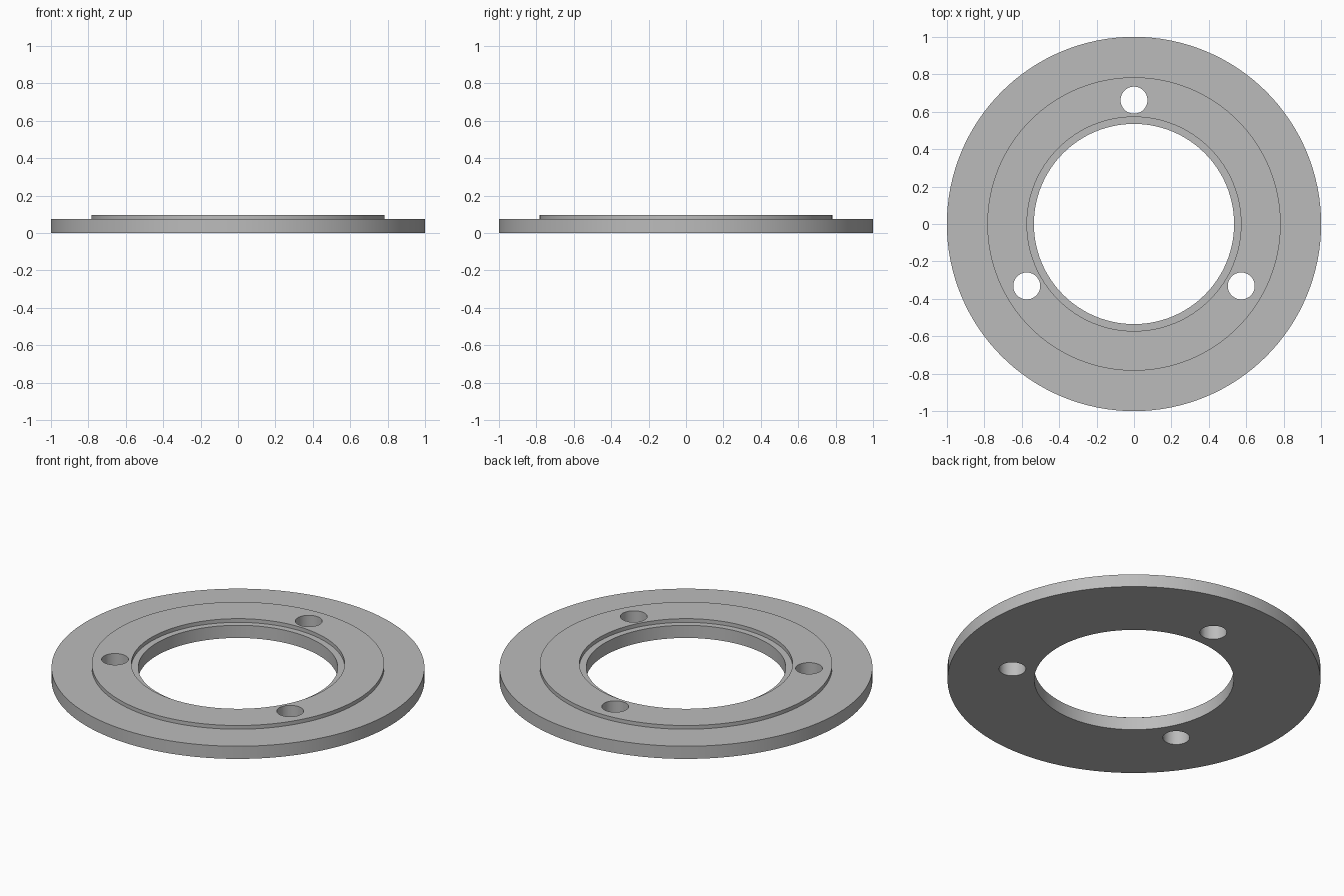
import bpy, bmesh, math
from mathutils import Matrix, Vector

SEGMENTS = 128
BORE, RECESS, BOSS, RIM = 0.535, 0.572, 0.784, 1.0
FLANGE_Z, BOSS_Z = 0.075, 0.097
HOLE_RADIUS, HOLE_CIRCLE, HOLES = 0.072, 0.662, 3

if "Cube" in bpy.data.objects:
    bpy.data.objects.remove(bpy.data.objects["Cube"])

# Plain grey metal
grey = bpy.data.materials.new("grey_metal")
grey.use_nodes = True
colour = (0.5, 0.5, 0.5, 1)
grey.diffuse_color = colour
grey.node_tree.nodes["Principled BSDF"].inputs["Base Color"].default_value = colour


def add_object(name, bm):
    bmesh.ops.recalc_face_normals(bm, faces=bm.faces)
    mesh = bpy.data.meshes.new(name)
    bm.to_mesh(mesh)
    bm.free()
    mesh.materials.append(grey)
    obj = bpy.data.objects.new(name, mesh)
    bpy.context.collection.objects.link(obj)
    return obj


# Stepped ring: closed cross-section turned around the vertical axis
profile = [(BORE, 0), (RIM, 0), (RIM, FLANGE_Z), (BOSS, FLANGE_Z),
           (BOSS, BOSS_Z), (RECESS, BOSS_Z), (RECESS, FLANGE_Z), (BORE, FLANGE_Z)]
bm = bmesh.new()
verts = [bm.verts.new((0, r, z)) for r, z in profile]
edges = [bm.edges.new((a, b)) for a, b in zip(verts, verts[1:] + verts[:1])]
bmesh.ops.spin(bm, geom=verts + edges, cent=(0, 0, 0), axis=(0, 0, 1),
               angle=math.tau, steps=SEGMENTS)
bmesh.ops.remove_doubles(bm, verts=bm.verts, dist=1e-5)
ring = add_object("flange_ring", bm)

# Three evenly spaced bolt holes
bm = bmesh.new()
for i in range(HOLES):
    turn = Matrix.Rotation(math.tau * i / HOLES, 4, "Z")
    bmesh.ops.create_cone(bm, cap_ends=True, segments=48, depth=1,
                          radius1=HOLE_RADIUS, radius2=HOLE_RADIUS,
                          matrix=turn @ Matrix.Translation(Vector((0, HOLE_CIRCLE, 0))))
cutter = add_object("bolt_hole_cutter", bm)
cutter.hide_render = True

drill = ring.modifiers.new("bolt_holes", "BOOLEAN")
drill.operation = "DIFFERENCE"
drill.solver = "EXACT"
drill.object = cutter

bpy.ops.object.select_all(action="DESELECT")
ring.select_set(True)
bpy.context.view_layer.objects.active = ring
bpy.ops.object.modifier_apply(modifier=drill.name)
bpy.data.objects.remove(cutter)
bpy.ops.object.shade_smooth_by_angle(angle=math.radians(30))
